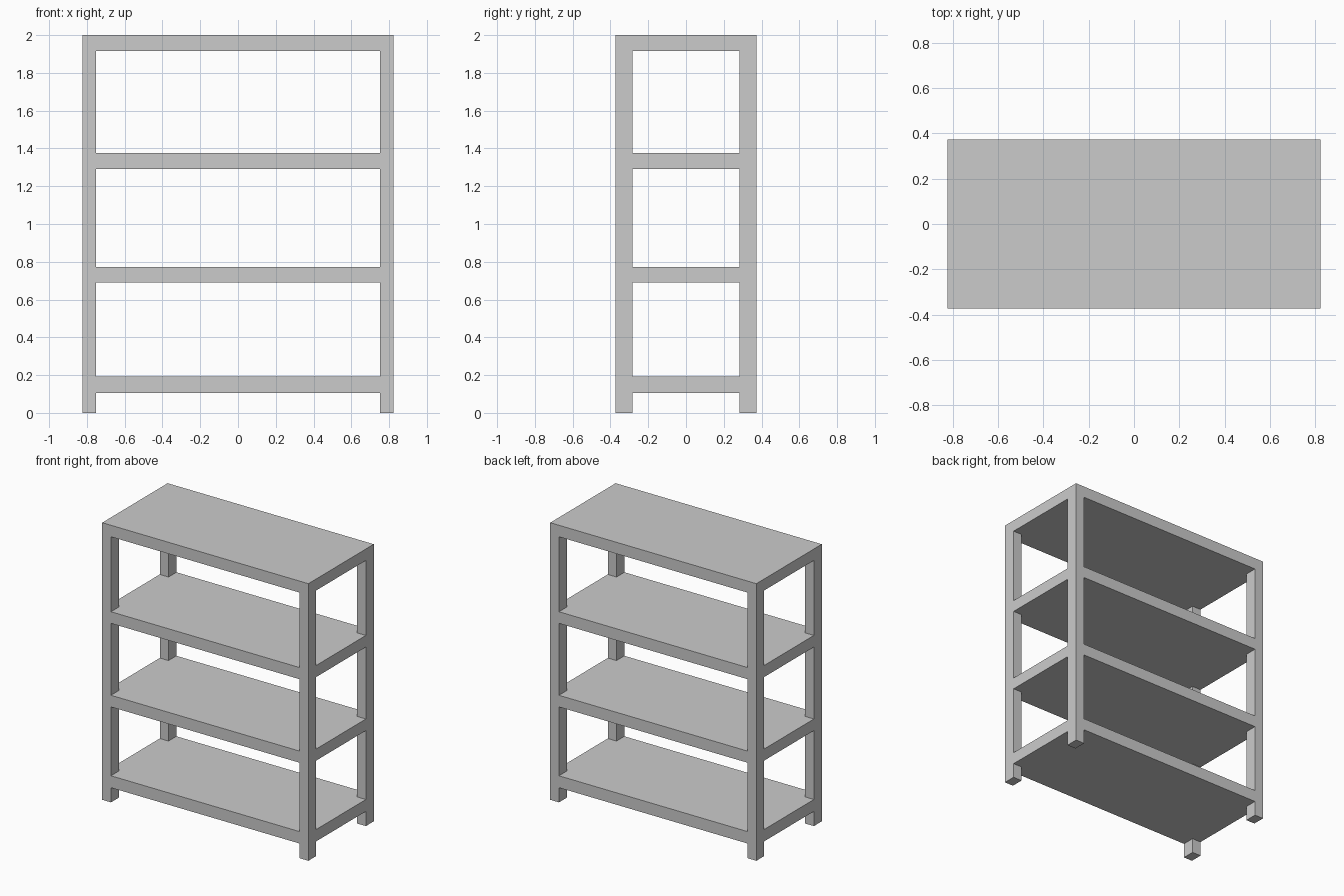
import bpy
import bmesh

if "Cube" in bpy.data.objects:
    bpy.data.objects.remove(bpy.data.objects["Cube"])

# Grid planes of the welded frame: leg edges in x and y, shelf edges in z
XS = [-0.823, -0.753, 0.753, 0.823]
YS = [-0.373, -0.283, 0.283, 0.373]
ZS = [0, 0.106, 0.192, 0.689, 0.773, 1.292, 1.376, 1.917, 2.0]
AXES = (XS, YS, ZS)


def is_solid(cell):
    """Odd z layers are full shelves, even layers hold only the corner legs."""
    if any(not 0 <= c < len(a) - 1 for c, a in zip(cell, AXES)):
        return False
    i, j, k = cell
    return k % 2 == 1 or (i in (0, 2) and j in (0, 2))


bm = bmesh.new()
verts = {}


def vert(idx):
    if idx not in verts:
        verts[idx] = bm.verts.new([a[n] for n, a in zip(idx, AXES)])
    return verts[idx]


# Legs and shelves: skin the solid cells, only where they face open air
for i in range(3):
    for j in range(3):
        for k in range(len(ZS) - 1):
            cell = (i, j, k)
            if not is_solid(cell):
                continue
            for axis in range(3):
                for side in (0, 1):
                    near = list(cell)
                    near[axis] += 2 * side - 1
                    if is_solid(near):
                        continue
                    u, v = (axis + 1) % 3, (axis + 2) % 3
                    loop = []
                    for du, dv in ((0, 0), (1, 0), (1, 1), (0, 1)):
                        idx = list(cell)
                        idx[axis] += side
                        idx[u] += du
                        idx[v] += dv
                        loop.append(vert(tuple(idx)))
                    bm.faces.new(loop if side else loop[::-1])

mesh = bpy.data.meshes.new("shelving_unit")
bm.to_mesh(mesh)
bm.free()
obj = bpy.data.objects.new("shelving_unit", mesh)
bpy.context.collection.objects.link(obj)
